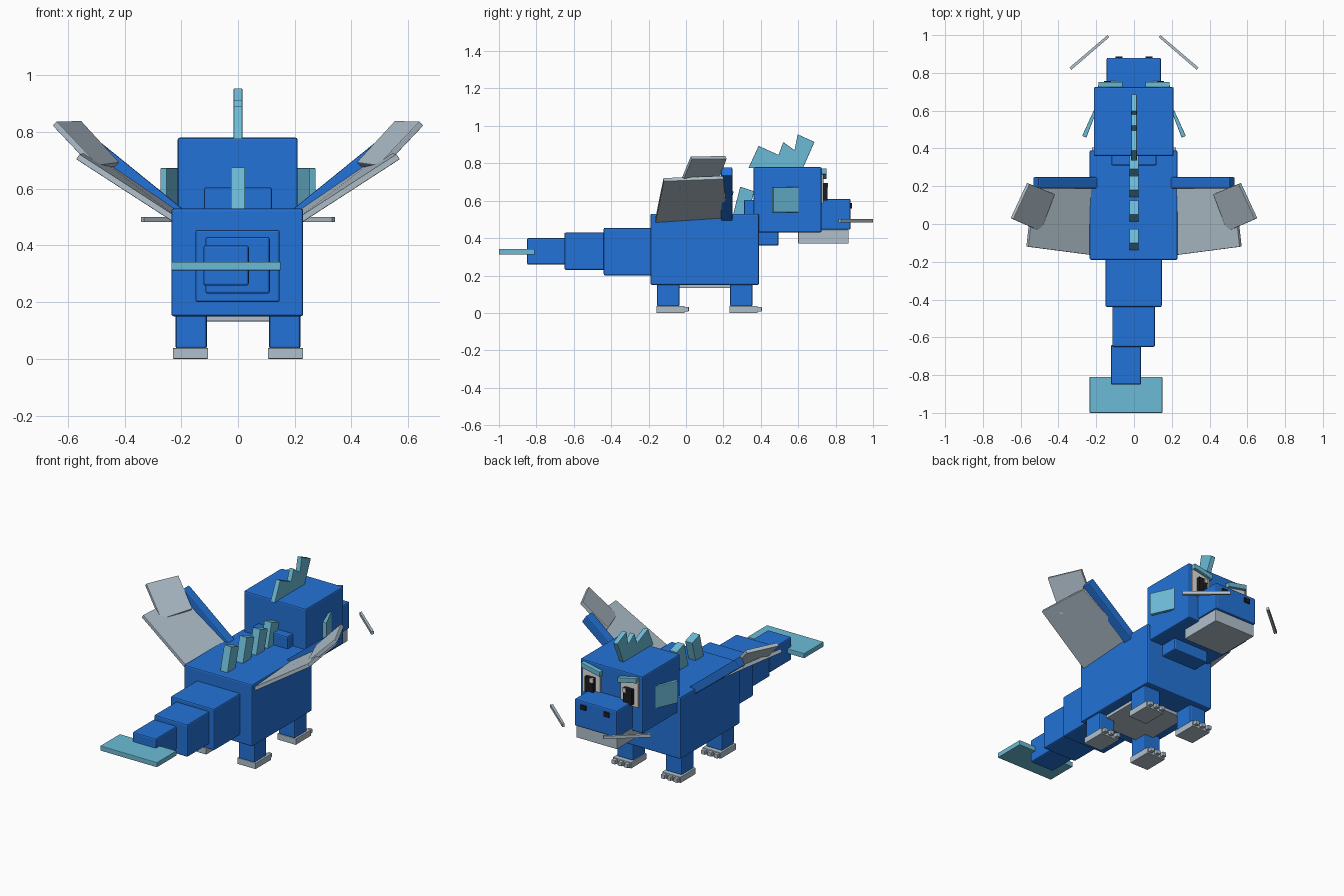
import bpy, bmesh
from mathutils import Vector

cube = bpy.data.objects.get("Cube")
if cube:
    bpy.data.objects.remove(cube, do_unlink=True)


def material(name, rgb):
    m = bpy.data.materials.new(name)
    m.use_nodes = True
    color = (*rgb, 1)
    m.diffuse_color = color
    m.node_tree.nodes["Principled BSDF"].inputs["Base Color"].default_value = color
    return m


BLUE = material("scale blue", (0.017, 0.17, 0.68))
TEAL = material("fin teal", (0.15, 0.50, 0.68))
GREY = material("pale grey", (0.44, 0.53, 0.60))
WHITE = material("eye white", (0.75, 0.74, 0.72))
BLACK = material("pupil black", (0.012, 0.012, 0.015))


def finish(name, bm, mat, bevel):
    bmesh.ops.recalc_face_normals(bm, faces=bm.faces)
    mesh = bpy.data.meshes.new(name)
    bm.to_mesh(mesh)
    bm.free()
    mesh.materials.append(mat)
    ob = bpy.data.objects.new(name, mesh)
    bpy.context.collection.objects.link(ob)
    if bevel:
        mod = ob.modifiers.new("soft edges", 'BEVEL')
        mod.width = bevel
        mod.segments = 2
    return ob


def box(name, x, y, z, mat=BLUE, bevel=0.008):
    """Axis-aligned block given by its three ranges."""
    bm = bmesh.new()
    bmesh.ops.create_cube(bm, size=1)
    for v in bm.verts:
        v.co = [r[0] if c < 0 else r[1] for c, r in zip(v.co, (x, y, z))]
    return finish(name, bm, mat, bevel)


def slab(name, outline, offset, mat, bevel=0.003):
    """Flat outline, centred, given thickness along the offset vector."""
    bm = bmesh.new()
    half = Vector(offset) / 2
    face = bm.faces.new([bm.verts.new(Vector(p) - half) for p in outline])
    new = bmesh.ops.extrude_face_region(bm, geom=[face])["geom"]
    bmesh.ops.translate(bm, vec=offset, verts=[g for g in new if isinstance(g, bmesh.types.BMVert)])
    return finish(name, bm, mat, bevel)


def panel(name, corners, thick, mat):
    """Four-cornered sheet thickened along its own normal."""
    a, b, c, d = map(Vector, corners)
    return slab(name, corners, (c - a).cross(d - b).normalized() * thick, mat)


def flip(s, points):
    return [(s * x, y, z) for x, y, z in points]


def span(s, a, b):
    return sorted((s * a, s * b))


# Body, neck, head
box("body", (-0.235, 0.23), (-0.19, 0.39), (0.15, 0.53))
box("belly_plate", (-0.17, 0.17), (-0.12, 0.24), (0.132, 0.155), GREY, 0.003)
box("neck", (-0.12, 0.12), (0.31, 0.495), (0.36, 0.605))
box("head", (-0.213, 0.21), (0.36, 0.725), (0.43, 0.78))
box("snout", (-0.145, 0.142), (0.71, 0.88), (0.445, 0.61))
box("jaw", (-0.14, 0.137), (0.60, 0.87), (0.37, 0.445), GREY, 0.004)

# Tail segments and tail fin
box("tail_base", (-0.15, 0.147), (-0.44, -0.18), (0.20, 0.455))
box("tail_middle", (-0.115, 0.112), (-0.65, -0.43), (0.23, 0.43))
box("tail_end", (-0.122, 0.038), (-0.85, -0.64), (0.258, 0.40))
box("tail_fin", (-0.235, 0.15), (-1.0, -0.81), (0.312, 0.342), TEAL, 0.003)

# Saw-toothed crest on the head
crest = [(0.334, 0.775), (0.388, 0.893), (0.495, 0.845), (0.52, 0.914),
         (0.58, 0.87), (0.597, 0.955), (0.687, 0.914), (0.623, 0.77)]
slab("head_crest", [(0, y, z) for y, z in crest], (0.03, 0, 0), TEAL)

# Leaning spikes along the back
for i, y in enumerate((-0.14, 0.01, 0.14, 0.25)):
    spike = [(0, y, 0.52), (0, y + 0.04, 0.675), (0, y + 0.115, 0.65), (0, y + 0.075, 0.50)]
    slab(f"back_spike_{i + 1}", spike, (0.05, 0, 0), TEAL)

for s, side in ((1, "left"), (-1, "right")):
    # Legs, feet, toes
    for end, y in (("front", 0.235), ("back", -0.155)):
        tag = f"{side}_{end}"
        box(f"{tag}_leg", span(s, 0.11, 0.22), (y, y + 0.12), (0.035, 0.16))
        box(f"{tag}_foot", span(s, 0.105, 0.23), (y - 0.003, y + 0.147), (0, 0.038), GREY, 0.003)
        for k in range(3):
            x = 0.112 + k * 0.043
            box(f"{tag}_toe_{k + 1}", span(s, x, x + 0.025), (y + 0.14, y + 0.17),
                (0.008, 0.033), GREY, 0.003)

    # Wing arm and the two membranes
    arm = [(0.19, 0.218, 0.525), (0.22, 0.218, 0.485), (0.535, 0.218, 0.735), (0.505, 0.218, 0.78)]
    slab(f"{side}_wing_arm", flip(s, arm), (0, 0.06, 0), BLUE, 0.006)
    inner = [(0.22, -0.165, 0.49), (0.22, 0.22, 0.515), (0.53, 0.20, 0.725), (0.565, -0.12, 0.713)]
    panel(f"{side}_wing_inner", flip(s, inner), 0.022, GREY)
    outer = [(0.56, 0.215, 0.832), (0.647, 0.028, 0.83), (0.50, -0.036, 0.675), (0.425, 0.16, 0.685)]
    panel(f"{side}_wing_outer", flip(s, outer), 0.022, GREY)

    # Cheek fin and whisker
    fin = [(0.212, 0.603, 0.605), (0.198, 0.598, 0.605), (0.252, 0.458, 0.605), (0.275, 0.466, 0.605)]
    slab(f"{side}_cheek_fin", flip(s, fin), (0, 0, 0.135), TEAL)
    whisker = [(0.13, 0.99, 0.492), (0.14, 1.0, 0.492), (0.342, 0.828, 0.492), (0.332, 0.816, 0.492)]
    slab(f"{side}_whisker", flip(s, whisker), (0, 0, 0.018), GREY, 0)

    # Eye, pupil, glint, brow, nostril
    box(f"{side}_eye", span(s, 0.07, 0.19), (0.72, 0.734), (0.585, 0.74), WHITE, 0.002)
    box(f"{side}_pupil", span(s, 0.10, 0.16), (0.73, 0.757), (0.60, 0.695), BLACK, 0.002)
    box(f"{side}_glint", span(s, 0.10, 0.122), (0.75, 0.76), (0.67, 0.695), WHITE, 0)
    brow = [(0.06, 0.737, 0.715), (0.06, 0.737, 0.745), (0.188, 0.737, 0.772), (0.188, 0.737, 0.742)]
    slab(f"{side}_brow", flip(s, brow), (0, 0.03, 0), TEAL)
    box(f"{side}_nostril", span(s, 0.06, 0.098), (0.86, 0.888), (0.558, 0.587), BLACK, 0.002)
